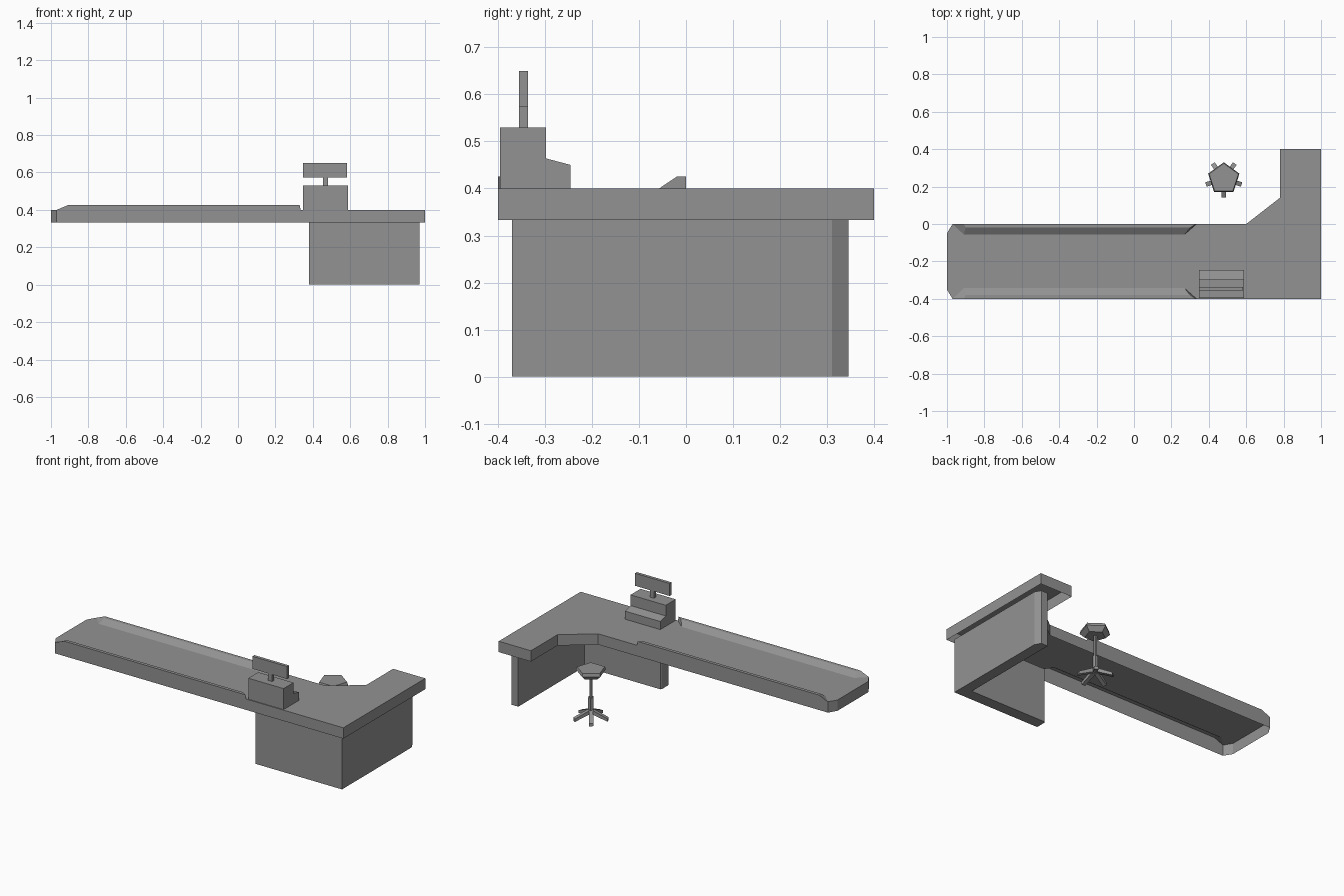
import bpy, bmesh, math
from mathutils import Vector

if "Cube" in bpy.data.objects:
    bpy.data.objects.remove(bpy.data.objects["Cube"])

grey = bpy.data.materials.new("mid_grey")
grey.diffuse_color = (0.29, 0.29, 0.29, 1)
grey.use_nodes = True
grey.node_tree.nodes["Principled BSDF"].inputs["Base Color"].default_value = grey.diffuse_color


def make(name, bm, fix=True):
    if fix:
        bmesh.ops.recalc_face_normals(bm, faces=bm.faces[:])
    me = bpy.data.meshes.new(name)
    bm.to_mesh(me)
    bm.free()
    me.materials.append(grey)
    ob = bpy.data.objects.new(name, me)
    bpy.context.collection.objects.link(ob)
    return ob


def add_rings(bm, rings):
    """Skin a list of equal-length point rings, returning the vertex rings."""
    vr = [[bm.verts.new(p) for p in r] for r in rings]
    for a, b in zip(vr, vr[1:]):
        n = len(a)
        for i in range(n):
            bm.faces.new((a[i], a[(i + 1) % n], b[(i + 1) % n], b[i]))
    return vr


def solid(name, rings):
    bm = bmesh.new()
    vr = add_rings(bm, rings)
    bm.faces.new(vr[0][::-1])
    bm.faces.new(vr[-1])
    return make(name, bm)


def prism(name, outline, z0, z1):
    return solid(name, [[(x, y, z) for x, y in outline] for z in (z0, z1)])


def box(name, x0, x1, y0, y1, z0, z1):
    return prism(name, [(x0, y0), (x1, y0), (x1, y1), (x0, y1)], z0, z1)


def ngon(cx, cy, r, z, n, turn=0):
    return [(cx + r * math.cos(turn + math.tau * i / n),
             cy + r * math.sin(turn + math.tau * i / n), z) for i in range(n)]


# Counter: open-bottomed skirt and deck, with hollow raised rails along the belt
rail_low = [(-.97, 0), (-.91, -.057), (.27, -.057), (.335, 0)]
rail_top = [(-.91, 0), (-.90, -.02), (.30, -.02), (.33, 0)]


def flip(p):
    return (p[0], -.4 - p[1])


outline = [(-1, -.05), (-1, -.35), (-.97, -.4), (.335, -.4), (1, -.4), (1, .4),
           (.78, .4), (.78, .14), (.6, 0), (.335, 0), (-.97, 0)]
bm = bmesh.new()
add_rings(bm, [[(x, y, z) for x, y in outline] for z in (.333, .4)])
deck = ([(-1, -.05), (-1, -.35)] + [flip(p) for p in rail_low] + outline[4:9] + rail_low[::-1])
bm.faces.new([bm.verts.new((x, y, .4)) for x, y in deck])
for side in (lambda p: p, flip):
    lo = [bm.verts.new((*side(p), .4)) for p in rail_low]
    hi = [bm.verts.new((*side(p), .425)) for p in rail_top]
    for i in range(4):
        j = (i + 1) % 4
        bm.faces.new((lo[i], lo[j], hi[j], hi[i]))
    bm.faces.new(hi)
bmesh.ops.remove_doubles(bm, verts=bm.verts[:], dist=.0005)
make("counter_top", bm)

# Base: L-shaped panel wall under the cashier's corner
prism("base_panels", [(.38, -.37), (.97, -.37), (.97, .31), (.95, .345), (.905, .345),
                      (.905, -.30), (.385, -.30), (.38, -.31)], 0, .333)

# Cash register: stepped profile swept in x, with pole and display
profile = [(-.395, .4), (-.245, .4), (-.245, .45), (-.298, .464), (-.298, .53), (-.395, .53)]
solid("register_body", [[(x, y, z) for y, z in profile] for x in (.347, .588)])
box("display_pole", .454, .482, -.355, -.336, .53, .575)
box("display_panel", .347, .584, -.355, -.336, .573, .65)

# Stool: pentagonal seat, two-stage post, five splayed feet
sx, sy = .48, .242
up = math.pi / 2
solid("stool_seat", [ngon(sx, sy, r, z, 5, up) for r, z in
                     ((.06, .265), (.088, .292), (.082, .31))])
solid("stool_post", [ngon(sx, sy, .01, z, 6) for z in (.12, .267)])
solid("stool_sleeve", [ngon(sx, sy, .017, z, 6) for z in (.03, .135)])
for i in range(5):
    a = -up + math.tau * i / 5
    d = Vector((math.cos(a), math.sin(a), 0))
    s = Vector((-d.y, d.x, 0)) * .012
    c = Vector((sx, sy, 0))
    ends = []
    for r, z0, z1 in ((.008, .035, .06), (.1, 0, .018)):
        p = c + d * r
        lo, hi = Vector((0, 0, z0)), Vector((0, 0, z1))
        ends.append([p - s + lo, p + s + lo, p + s + hi, p - s + hi])
    solid("stool_foot_%d" % (i + 1), ends)
